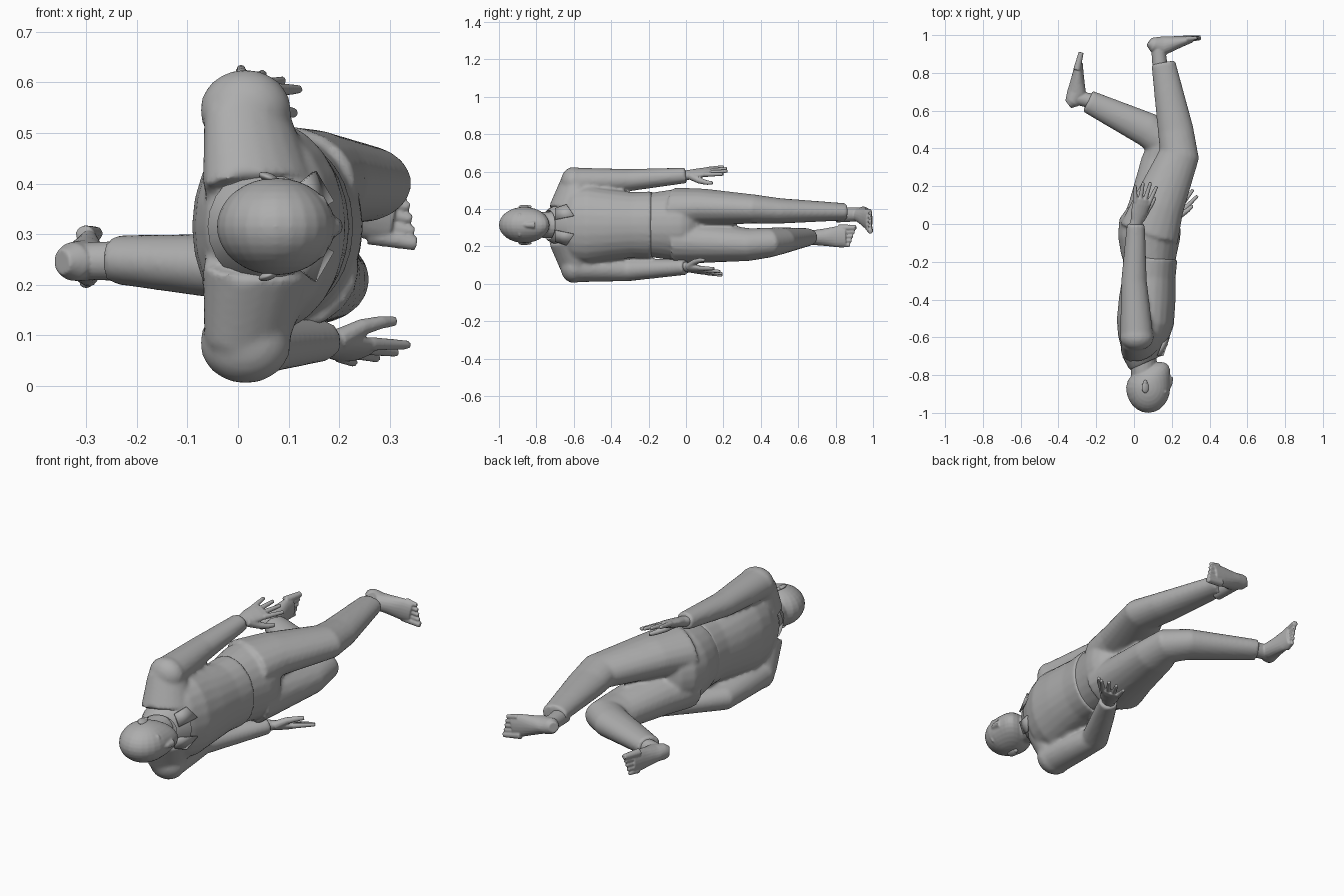
import bpy, bmesh, math
from mathutils import Vector, Matrix

cube = bpy.data.objects.get("Cube")
if cube:
    bpy.data.objects.remove(cube)

GREY = (0.42, 0.42, 0.42, 1)
grey = bpy.data.materials.new("plain grey")
grey.use_nodes = True
grey.diffuse_color = GREY
grey.node_tree.nodes["Principled BSDF"].inputs["Base Color"].default_value = GREY

MIDDLE = 0.315                      # height of the body's plane of symmetry
SIDES = {"left": 1, "right": -1}


def skin(bm, centres, widths, heights, segments=20):
    """Join elliptical rings set square to the path through the centres."""
    centres = [Vector(centre) for centre in centres]
    last = len(centres) - 1
    rings = []
    for i, centre in enumerate(centres):
        along = (centres[min(i + 1, last)] - centres[max(i - 1, 0)]).normalized()
        up = Vector((0, 0, 1))
        up = (up - along * up.dot(along)).normalized()
        across = along.cross(up)
        ring = []
        for k in range(segments):
            turn = math.tau * k / segments
            offset = across * widths[i] * math.cos(turn) + up * heights[i] * math.sin(turn)
            ring.append(bm.verts.new(centre + offset))
        rings.append(ring)
    for ring, following in zip(rings, rings[1:]):
        for k in range(segments):
            bm.faces.new((ring[k - 1], ring[k], following[k], following[k - 1]))
    bm.faces.new(rings[0])
    bm.faces.new(rings[-1])


def tapered(bm, path, start, end, flatness=1.0, power=1.0, segments=20):
    """Skin a path whose width shrinks with the distance travelled."""
    path = [Vector(point) for point in path]
    travelled = [0]
    for a, b in zip(path, path[1:]):
        travelled.append(travelled[-1] + (b - a).length)
    widths = [start + (end - start) * (d / travelled[-1]) ** power for d in travelled]
    skin(bm, path, widths, [w * flatness for w in widths], segments)


def trunk(bm, rows):
    """Rows run along the body: y, centre x, half depth, half width."""
    skin(bm, [(x, y, MIDDLE) for y, x, depth, width in rows],
         [row[2] for row in rows], [row[3] for row in rows], 24)


def ball(bm, centre, size):
    matrix = Matrix.Translation(centre) @ Matrix.Diagonal((*size, 1))
    return bmesh.ops.create_uvsphere(bm, u_segments=24, v_segments=16, radius=1, matrix=matrix)["verts"]


def finish(name, bm, matrix=None, fuse=0):
    """Make the object; a fuse size melts its overlapping pieces into one skin."""
    if matrix:
        bm.transform(matrix)
    bmesh.ops.recalc_face_normals(bm, faces=bm.faces)
    mesh = bpy.data.meshes.new(name)
    bm.to_mesh(mesh)
    bm.free()
    mesh.materials.append(grey)
    part = bpy.data.objects.new(name, mesh)
    bpy.context.collection.objects.link(part)
    bpy.ops.object.select_all(action="DESELECT")
    part.select_set(True)
    bpy.context.view_layer.objects.active = part
    bpy.ops.object.shade_smooth_by_angle(angle=math.radians(50))
    if fuse:
        remesh = part.modifiers.new("fuse", "REMESH")
        remesh.mode = "VOXEL"
        remesh.voxel_size = fuse
        remesh.use_smooth_shade = True
        part.modifiers.new("soften", "SMOOTH").iterations = 4
    return part


def frame(origin, forward, sideways, upward):
    x = Vector(forward).normalized()
    y = Vector(sideways)
    y = (y - x * y.dot(x)).normalized()
    z = x.cross(y)
    if z.dot(Vector(upward)) < 0:
        z.negate()
    matrix = Matrix((x, y, z)).transposed().to_4x4()
    matrix.translation = origin
    return matrix


# Trousers: seat and two legs, the right one sharply bent at the knee
bm = bmesh.new()
trunk(bm, [
    (-0.23, 0.085, 0.13, 0.165), (-0.15, 0.08, 0.15, 0.178), (-0.07, 0.08, 0.165, 0.19),
    (0, 0.085, 0.165, 0.185), (0.05, 0.1, 0.14, 0.16), (0.09, 0.11, 0.09, 0.12)])
tapered(bm, [
    (0.08, -0.05, 0.4), (0.13, 0.1, 0.41), (0.24, 0.37, 0.4), (0.22, 0.5, 0.39),
    (0.155, 0.855, 0.385)], 0.16, 0.064, 0.72, 0.8)
tapered(bm, [
    (0.08, -0.05, 0.23), (0.11, 0.1, 0.22), (0.15, 0.34, 0.21), (0.15, 0.44, 0.22),
    (0.07, 0.5, 0.23), (-0.245, 0.65, 0.25)], 0.16, 0.061, 0.79, 0.8)
finish("trousers", bm, fuse=0.01)

# Shirt: body, sloping shoulders and sleeves that part at the wrist
bm = bmesh.new()
trunk(bm, [
    (-0.71, 0.06, 0.09, 0.08), (-0.66, 0.05, 0.115, 0.14), (-0.6, 0.05, 0.135, 0.2),
    (-0.52, 0.06, 0.152, 0.21), (-0.4, 0.07, 0.15, 0.19), (-0.28, 0.08, 0.14, 0.175),
    (-0.18, 0.085, 0.145, 0.18)])
wrists = {"left": Vector((0.01, 0, 0.58)), "right": Vector((0.165, 0, 0.09))}
for label, side in SIDES.items():
    wrist = wrists[label]
    shoulder = Vector((0.015, -0.6, MIDDLE + side * 0.23))
    elbow = Vector((0, -0.3, MIDDLE + side * 0.24))
    ball(bm, shoulder, (0.09, 0.07, 0.08))
    tapered(bm, [(0.04, -0.64, MIDDLE + side * 0.08), shoulder], 0.12, 0.09, 0.7)
    tapered(bm, [shoulder, shoulder.lerp(elbow, 0.5), elbow, elbow.lerp(wrist, 0.5), wrist],
            0.088, 0.048, 0.87)
finish("shirt", bm, fuse=0.01)

# Head: an ellipsoid whose chin is drawn forward, with nose, ears and neck
bm = bmesh.new()
reach = 0.135
for vert in ball(bm, (0.075, reach - 1, MIDDLE), (0.117, reach, 0.096)):
    toward_chin = max(0, (vert.co.y + 1) / reach - 1)
    vert.co.x += 0.065 * toward_chin ** 2
tapered(bm, [(0.055, -0.84, MIDDLE), (0.045, -0.66, MIDDLE)], 0.065, 0.075)
tapered(bm, [(0.175, -0.88, MIDDLE), (0.188, -0.85, MIDDLE), (0.188, -0.81, MIDDLE)], 0.011, 0.02)
for y in (-0.793, -0.78):
    ball(bm, (0.175, y, MIDDLE), (0.011, 0.008, 0.027))
for side in SIDES.values():
    ball(bm, (0.163, -0.89, MIDDLE + side * 0.037), (0.015, 0.009, 0.027))
    ball(bm, (0.162, -0.863, MIDDLE + side * 0.036), (0.014, 0.008, 0.015))
finish("head", bm, fuse=0.005)
for label, side in SIDES.items():
    bm = bmesh.new()
    ball(bm, (0, 0, 0), (0.02, 0.03, 0.009))
    ball(bm, (0, 0.026, 0), (0.011, 0.013, 0.008))
    finish(label + "_ear", bm, Matrix.Translation((0.06, -0.865, MIDDLE + side * 0.097))
           @ Matrix.Rotation(side * 0.35, 4, "Y"))

# Collar: a standing band turned down outside, with two open points
bm = bmesh.new()
segments = 24
rings = []
for y, radius in ((-0.7, 0.08), (-0.735, 0.08), (-0.725, 0.09), (-0.67, 0.12)):
    ring = []
    for k in range(segments):
        turn = math.tau * k / segments
        ring.append(bm.verts.new((0.06 + radius * math.cos(turn), y + 0.035 * math.cos(turn),
                                  MIDDLE + radius * math.sin(turn))))
    rings.append(ring)
for ring, following in zip(rings, rings[1:]):
    for k in range(segments):
        bm.faces.new((ring[k - 1], ring[k], following[k], following[k - 1]))
finish("collar", bm)
for label, side in SIDES.items():
    bm = bmesh.new()
    corners = [(0.155, -0.7, 0.03), (0.13, -0.7, 0.09), (0.155, -0.64, 0.11), (0.19, -0.6, 0.05)]
    bm.faces.new([bm.verts.new((x, y, MIDDLE + side * z)) for x, y, z in corners])
    point = finish(label + "_collar_point", bm)
    point.modifiers.new("thickness", "SOLIDIFY").thickness = 0.009


# Hands: x runs to the fingertips, y to the thumb, z out of the palm
def hand(name, matrix):
    bm = bmesh.new()
    skin(bm, [(x, 0, 0) for x in (-0.04, 0.02, 0.06, 0.11, 0.14)],
         (0.034, 0.034, 0.045, 0.05, 0.044), (0.028, 0.025, 0.023, 0.019, 0.014))
    for finger, length in enumerate((0.085, 0.11, 0.12, 0.105)):
        root = Vector((0.115, (finger - 1.5) * 0.025, 0))
        tip = root + Vector((length, root.y * 0.6, 0.008))
        tapered(bm, [root, root.lerp(tip, 0.9), tip], 0.014, 0.009, segments=10)
    tapered(bm, [(0.03, 0.02, 0), (0.08, 0.05, 0.025), (0.12, 0.07, 0.035), (0.155, 0.08, 0.04)],
            0.022, 0.01, segments=10)
    finish(name, bm, matrix, fuse=0.004)


hand("left_hand", frame(wrists["left"], (0.28, 1, 0.17), (1, -0.2, -0.4), (0, 0, -1)))
hand("right_hand", frame(wrists["right"], (0.6, 0.85, -0.17), (0.7, -0.5, 0.3), (0, 0, 1)))


# Feet: x runs from heel to toes, y to the big toe, z up the shin
def foot(name, matrix):
    bm = bmesh.new()
    thickness = (0.025, 0.04, 0.052, 0.04, 0.028, 0.019)
    lengths = (0, 0.02, 0.07, 0.12, 0.18, 0.23)
    skin(bm, [(x, 0, z) for x, z in zip(lengths, thickness)],
         (0.025, 0.038, 0.041, 0.047, 0.056, 0.052), thickness)
    for toe in range(5):
        radius = 0.02 if toe == 4 else 0.014
        root = Vector((0.19, (toe - 2) * 0.023, 0.018))
        tip = root + Vector((0.06 + toe * 0.009, 0, -0.004))
        tapered(bm, [root, root.lerp(tip, 0.9), tip], radius, radius * 0.7, segments=10)
    tapered(bm, [(0.045, 0, 0.04), (0.055, 0, 0.19)], 0.036, 0.042)
    finish(name, bm, matrix, fuse=0.004)


foot("left_foot", frame((0.08, 0.99, 0.38), (0.26, 0.01, -0.05), (0, 0, -1), (0, -1, 0)))
foot("right_foot", frame((-0.372, 0.64, 0.245), (0.075, 0.26, 0.01), (0, 0, 1), (1, 0, 0)))
